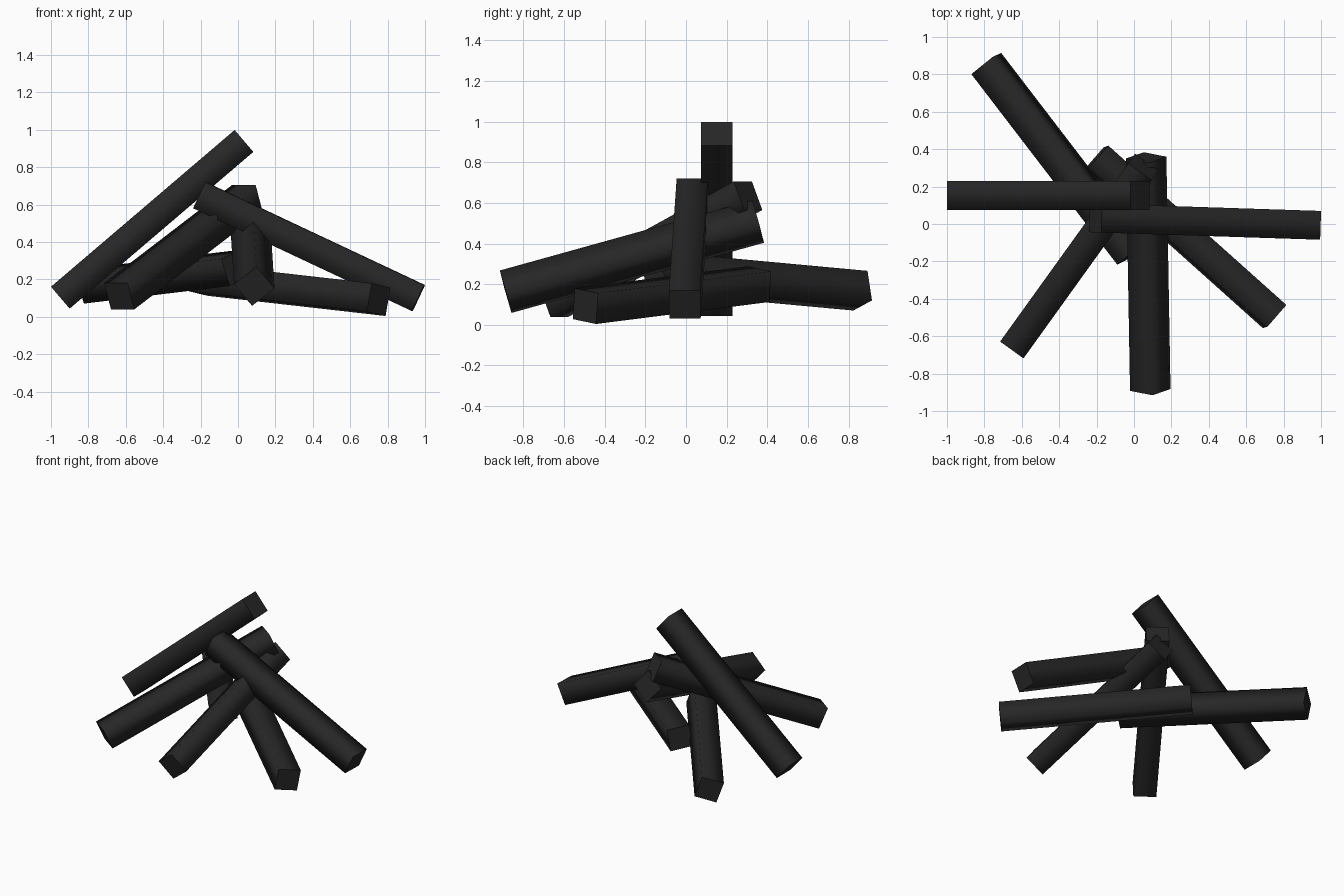
import bpy
import math
from mathutils import Vector, Matrix

if "Cube" in bpy.data.objects:
    bpy.data.objects.remove(bpy.data.objects["Cube"])

SIZE = 0.154  # square cross-section of every log

charcoal = bpy.data.materials.new("charcoal")
charcoal.diffuse_color = (0.02, 0.02, 0.02, 1)
charcoal.use_nodes = True
charcoal.node_tree.nodes["Principled BSDF"].inputs["Base Color"].default_value = charcoal.diffuse_color


def log(name, low, high, roll):
    """Square log running between two end centres, rolled about its axis."""
    low, high = Vector(low), Vector(high)
    axis = (high - low).normalized()
    side = Vector((0, 0, 1)).cross(axis).normalized()
    up = axis.cross(side)
    frame = Matrix((side, up, axis)).transposed().to_4x4()
    frame = frame @ Matrix.Rotation(math.radians(roll), 4, 'Z')
    bpy.ops.mesh.primitive_cube_add(size=1)
    obj = bpy.context.object
    obj.name = name
    obj.data.transform(Matrix.Diagonal((SIZE, SIZE, (high - low).length, 1)))
    obj.matrix_world = Matrix.Translation((low + high) / 2) @ frame
    # Soft shading round the sides, flat cut ends
    for face in obj.data.polygons:
        face.use_smooth = abs(face.normal.z) < 0.5
    for edge in obj.data.edges:
        a, b = (obj.data.vertices[i].co for i in edge.vertices)
        edge.use_edge_sharp = abs(a.z - b.z) < 0.01
    obj.data.materials.append(charcoal)


# Logs stacked as a campfire: low end, high end, roll in degrees
logs = {
    "left_log": ((-0.95, 0.152, 0.102), (0.032, 0.152, 0.94), 0),
    "right_log": ((0.965, -0.006, 0.10), (-0.205, 0.032, 0.65), 0),
    "front_log": ((0.087, -0.887, 0.163), (0.065, 0.355, 0.508), -39),
    "front_left_log": ((-0.635, -0.648, 0.11), (0.05, 0.305, 0.635), 0),
    "front_right_log": ((0.752, -0.495, 0.092), (-0.2, 0.357, 0.2), 9),
    "back_left_log": ((-0.79, 0.858, 0.168), (-0.01, -0.16, 0.262), 19),
}
for name, spec in logs.items():
    log(name, *spec)
